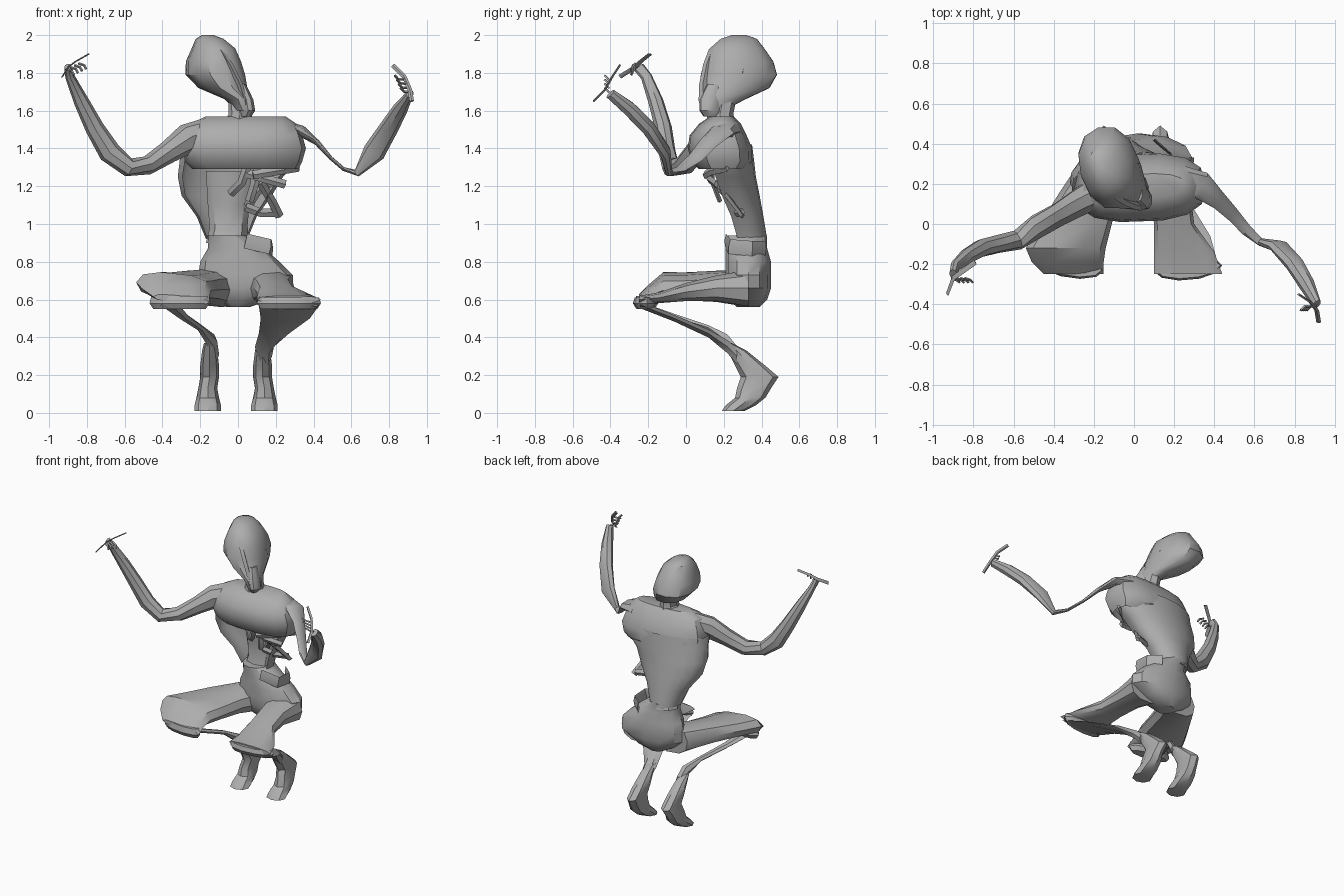
import bpy, bmesh, math
from mathutils import Vector

if "Cube" in bpy.data.objects:
    bpy.data.objects.remove(bpy.data.objects["Cube"], do_unlink=True)

GREY = (0.42, 0.42, 0.42, 1.0)
skin = bpy.data.materials.new("grey_skin")
skin.use_nodes = True
skin.diffuse_color = GREY
for node in skin.node_tree.nodes:
    if node.type == "BSDF_PRINCIPLED":
        node.inputs["Base Color"].default_value = GREY
        node.inputs["Roughness"].default_value = 0.8

UNIT = 0.01  # all part dimensions are in hundredths
X, Y, Z = Vector((1, 0, 0)), Vector((0, 1, 0)), Vector((0, 0, 1))


def bridge_and_finish(name, bm, loops, closed=True, cap_start=True, cap_end=True):
    """Skin neighbouring loops, cap the ends and make a shaded object."""
    count = len(loops[0])
    for low, high in zip(loops, loops[1:]):
        for step in range(count if closed else count - 1):
            after = (step + 1) % count
            bm.faces.new((low[step], low[after], high[after], high[step]))
    if cap_start:
        bm.faces.new(loops[0])
    if cap_end:
        bm.faces.new(loops[-1])
    bmesh.ops.recalc_face_normals(bm, faces=bm.faces)
    mesh = bpy.data.meshes.new(name)
    bm.to_mesh(mesh)
    bm.free()
    mesh.materials.append(skin)
    obj = bpy.data.objects.new(name, mesh)
    bpy.context.collection.objects.link(obj)
    bpy.ops.object.select_all(action="DESELECT")
    obj.select_set(True)
    bpy.context.view_layer.objects.active = obj
    bpy.ops.object.shade_smooth_by_angle(angle=math.radians(35))


def loft(name, rings, v=Y, sides=10, power=1.0, arc=None, turn=0, cap_start=True):
    """Skin rings of (x, y, z, half width, half depth); arc leaves them open."""
    bm = bmesh.new()
    start, sweep = arc or (0, 360)
    cos_turn, sin_turn = math.cos(math.radians(turn)), math.sin(math.radians(turn))
    axis_u = X * cos_turn + v * sin_turn
    axis_v = v * cos_turn - X * sin_turn
    loops = []
    for x, y, z, wide, deep in rings:
        loop = []
        for step in range(sides + 1 if arc else sides):
            angle = math.radians(start + sweep * step / sides)
            c, s = math.cos(angle), math.sin(angle)
            across = math.copysign(abs(c) ** power, c) * wide
            along = math.copysign(abs(s) ** power, s) * deep
            point = Vector((x, y, z)) + axis_u * across + axis_v * along
            loop.append(bm.verts.new(point * UNIT))
        loops.append(loop)
    bridge_and_finish(name, bm, loops, not arc, cap_start and not arc, not arc)


def limb(name, path, sides=8, side_hint=Y):
    """Tube following a path of (x, y, z, half width, half depth)."""
    points = [Vector(p[:3]) for p in path]
    bm = bmesh.new()
    loops = []
    for index, point in enumerate(points):
        ahead = points[min(index + 1, len(points) - 1)]
        behind = points[max(index - 1, 0)]
        tangent = (ahead - behind).normalized()
        u = tangent.cross(side_hint).normalized()
        v = u.cross(tangent)
        wide, deep = path[index][3:]
        loop = []
        for step in range(sides):
            angle = math.tau * step / sides
            offset = u * math.cos(angle) * wide + v * math.sin(angle) * deep
            loop.append(bm.verts.new((point + offset) * UNIT))
        loops.append(loop)
    bridge_and_finish(name, bm, loops)


def strip(name, points, wide=1.2, deep=0.7, side_hint=Y):
    """Thin four-sided strip of constant section."""
    limb(name, [(*p, wide, deep) for p in points], 4, side_hint)


# Skull, tilted to its right with the narrow face pointing forward
loft("skull", [(3, 14, 160, 4, 6), (0, 19, 166, 6, 13), (-8, 26, 172, 12, 19),
               (-12, 28, 179, 15, 21), (-13, 28, 186, 14, 19), (-13, 27, 193, 11, 15),
               (-15, 28, 198, 7, 10), (-16, 28, 200, 3, 4)], sides=12, turn=16, power=0.9)
loft("jaw", [(4, 14, 157, 3, 5), (5, 13, 160, 4, 6), (4, 13, 166, 4, 6),
             (1, 16, 174, 3, 5)], turn=16)
strip("face_ridge", [(-9, 14, 192), (-4, 11, 184), (1, 9, 174), (4, 9, 164)], 1.5, 2)
strip("ear", [(-1, 31, 185), (1, 30, 180), (1, 27, 174)], 1.5, 1.2)
loft("neck", [(0, 19, 152, 9, 8), (1, 18, 158, 6, 7), (0, 20, 168, 5, 7)], sides=8)

# Broad chest, open underneath, over a hollow back that tapers to the waist
loft("chest", [(4, 19, 129, 28, 12), (3, 19, 133, 31, 16), (3, 18, 140, 33, 17),
               (3, 17, 147, 31, 15), (3, 18, 153, 28, 11), (4, 19, 157, 21, 6)],
     sides=14, power=0.75, turn=2, cap_start=False)
loft("back_shell", [(2, 18, 142, 33, 17), (1, 20, 134, 32, 16), (-4, 22, 125, 28, 15),
                    (-6, 25, 115, 24, 14), (-6, 29, 104, 16, 12), (-6, 32, 92, 11, 11)],
     sides=12, arc=(-25, 230))
loft("waist", [(-6, 34, 90, 11, 9), (-5, 34, 98, 10, 6), (-5, 33, 110, 11, 5),
               (-3, 30, 128, 14, 4)], sides=8)

# Exposed ribs
for number, points in enumerate([
        [(5, 12, 131), (2, 14, 122), (-4, 20, 116)],
        [(4, 13, 127), (14, 12, 124), (25, 16, 121)],
        [(32, 22, 130), (20, 13, 128), (8, 10, 126)],
        [(17, 20, 122), (10, 22, 117), (5, 27, 109)],
        [(4, 24, 109), (12, 27, 106), (21, 30, 106)],
        [(22, 30, 104), (18, 24, 112), (12, 16, 122)],
        [(8, 14, 131), (9, 14, 122), (6, 18, 112)]]):
    strip("rib_" + str(number + 1), points, 2.3, 1.2)

# Pelvis and loose hip band
loft("pelvis", [(0, 33, 56, 6, 6), (2, 33, 60, 16, 10), (4, 33, 66, 25, 12),
                (4, 33, 73, 25, 12), (1, 33, 80, 21, 12), (-1, 32, 87, 15, 11),
                (-6, 32, 94, 10, 11)], sides=12)
strip("hip_band", [(4, 21, 91), (17, 23, 88), (18, 35, 87), (10, 42, 87)], 0.7, 4, Z)

# Thighs reach forward, widening to flat knees
loft("right_thigh", [(-12, 34, 66, 13, 10), (-22, 16, 67, 15, 8), (-29, 0, 67, 18, 7),
                     (-34, -12, 67, 20, 7), (-33, -19, 64, 18, 4), (-30, -25, 60, 15, 2)],
     v=Z, turn=-6, power=0.8)
loft("left_thigh", [(17, 33, 66, 13, 10), (18, 16, 66, 10, 7), (20, 0, 64, 10, 5),
                    (25, -14, 61, 15, 3), (27, -25, 60, 17, 2)], v=Z, power=0.8)
loft("right_knee", [(-31, -21, 55, 14, 4), (-31, -21, 58, 16, 6), (-31, -21, 62, 15, 5)], turn=-8)
loft("left_knee", [(27, -22, 55, 15, 4), (27, -22, 58, 17, 6), (27, -22, 61, 16, 5)], turn=5)

# Thin shins fold back under the body
loft("right_shin", [(-36, -24, 57, 5, 2), (-29, -6, 51, 3, 1.6), (-20, 12, 45, 2, 1.6),
                    (-14, 22, 38, 3, 4), (-13, 27, 31, 3, 5)], v=Z, sides=6)
loft("left_shin", [(27, -24, 57, 16, 2), (25, -6, 50, 13, 2), (19, 12, 42, 8, 2.5),
                   (14, 22, 35, 5, 4), (14, 27, 30, 4, 5)], v=Z, sides=6)

# Heels rise behind and toes point down
for name, side, lean in (("right_foot", -1, -16), ("left_foot", 1, 14)):
    loft(name, [(lean, 25, 1, 7, 6), (lean, 29, 4, 7, 8), (lean, 34, 8, 6, 8),
                (lean, 36, 13, 5, 9), (lean - side, 39, 19, 5, 10),
                (lean - side, 34, 25, 5, 8), (lean - side, 27, 33, 4, 5),
                (lean - side, 22, 37, 3, 2)], sides=8)

# Raised arms
limb("right_arm", [(-17, 17, 148, 8, 8), (-27, 11, 145, 8, 7), (-37, 5, 138, 6, 6),
                   (-48, -1, 131, 5, 6), (-58, -8, 130, 5, 5), (-68, -10, 138, 6, 4.5),
                   (-76, -12, 151, 5, 4.5), (-83, -16, 165, 4, 4), (-89, -21, 178, 2.5, 3),
                   (-90, -25, 183, 2, 3)])
limb("left_arm", [(24, 20, 149, 6, 9), (34, 19, 149, 3, 7), (42, 12, 143, 1.5, 5),
                  (49, 5, 135, 1, 4), (56, -3, 129, 1, 3), (63, -9, 127, 2, 2),
                  (72, -11, 138, 6, 3), (80, -20, 151, 5, 4), (86, -30, 161, 4, 4),
                  (91, -40, 169, 2, 3)])

# Hands: a long thin blade with short fingers
strip("right_hand", [(-93, -35, 178), (-90, -27, 183), (-86, -24, 186), (-79, -19, 190)], 0.4, 1.3)
strip("left_hand", [(92, -49, 165), (91, -43, 171), (88, -39, 178), (82, -35, 184)], 1.2, 0.6)
for number in range(4):
    shift = number * 2.2
    strip("right_finger_" + str(number + 1),
          [(-91 + shift, -27, 182 + number), (-88 + shift, -28, 181 + number),
           (-87 + shift, -29, 179 + number)], 0.7, 0.7)
    strip("left_finger_" + str(number + 1),
          [(91 - number, -41, 170 + shift), (88 - number, -41, 170 + shift),
           (86 - number, -43, 172 + shift)], 0.7, 0.7)
